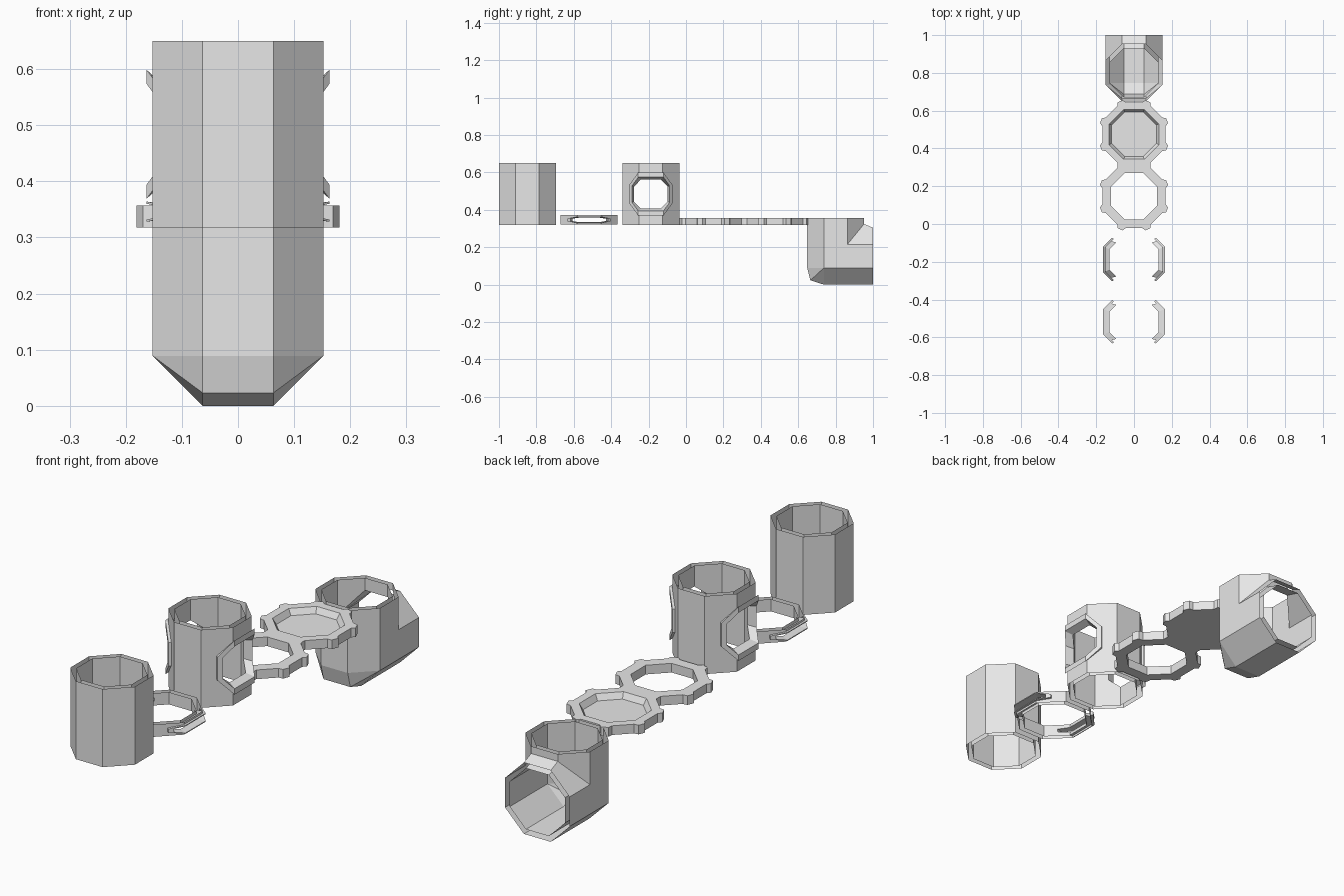
import bpy, bmesh, math

if "Cube" in bpy.data.objects:
    bpy.data.objects.remove(bpy.data.objects["Cube"])

T = math.tan(math.pi / 8)          # half side of an octagon / its apothem
OUT, INN = 0.152, 0.13             # pipe wall apothems
BASE, TOP = 0.318, 0.65

grey = bpy.data.materials.new("light grey")
grey.diffuse_color = (0.8, 0.8, 0.8, 1)
grey.use_nodes = True
grey.node_tree.nodes["Principled BSDF"].inputs["Base Color"].default_value = grey.diffuse_color


def build(name, polys, inner=()):
    """One flat-shaded object from polygons; 'inner' is a shell facing inwards."""
    bm = bmesh.new()
    for group, flip in ((polys, False), (inner, True)):
        part = bmesh.new()
        for p in group:
            part.faces.new([part.verts.new(c) for c in p])
        bmesh.ops.remove_doubles(part, verts=part.verts, dist=1e-5)
        bmesh.ops.recalc_face_normals(part, faces=part.faces)
        if flip:
            bmesh.ops.reverse_faces(part, faces=part.faces)
        tmp = bpy.data.meshes.new("tmp")
        part.to_mesh(tmp)
        part.free()
        bm.from_mesh(tmp)
        bpy.data.meshes.remove(tmp)
    me = bpy.data.meshes.new(name)
    bm.to_mesh(me)
    bm.free()
    me.materials.append(grey)
    ob = bpy.data.objects.new(name, me)
    bpy.context.collection.objects.link(ob)
    return ob


def mirror(polys):
    return polys + [[(-x, y, z) for x, y, z in p] for p in polys]


def octagon(b, cy, z):
    r = b / math.cos(math.pi / 8)
    return [(r * math.cos(math.pi * (k + .5) / 4), cy + r * math.sin(math.pi * (k + .5) / 4), z)
            for k in range(8)]


def bridge(l0, l1):
    n = len(l0)
    return [[l0[i], l0[(i + 1) % n], l1[(i + 1) % n], l1[i]] for i in range(n)]


# Straight pipe: outer and inner wall, open ends
def wall(b, cy):
    return bridge(octagon(b, cy, BASE), octagon(b, cy, TOP))


build("straight_pipe", wall(OUT, -0.848), wall(INN, -0.848))


# Pipe with a lipped window on each side, wrapped over three of its faces
def window_pipe(name, cy, z0, z1):
    s = (z1 - z0) / (TOP - BASE)
    mid = (z0 + z1) / 2

    def loop(b, w, h, v):
        a = b * T
        pts = [(a, h), (w, v), (w, -v), (a, -h), (-a, -h), (-w, -v), (-w, v), (-a, h)]
        return [(b - max(0, abs(y) - a), cy + y, mid + z * s) for y, z in pts]

    def holed_wall(b, lp):
        a = b * T
        side = []
        for q, i in ((1, (0, 1, 2, 3)), (-1, (7, 6, 5, 4))):
            hi = [(b, cy + q * a, z1), (a, cy + q * b, z1)]
            lo = [(b, cy + q * a, z0), (a, cy + q * b, z0)]
            side.append([hi[0]] + [lp[k] for k in i] + [lo[0], lo[1], hi[1]])
        side.append([(b, cy - a, z1), (b, cy + a, z1), lp[0], lp[7]])
        side.append([(b, cy - a, z0), (b, cy + a, z0), lp[3], lp[4]])
        ends = [[(-a, cy + y, z0), (a, cy + y, z0), (a, cy + y, z1), (-a, cy + y, z1)]
                for y in (-b, b)]
        return mirror(side) + ends

    foot = loop(OUT, .108, .105, .05)
    lip_out = loop(.163, .115, .115, .05)
    lip_in = loop(.163, .10, .09, .045)
    hole = loop(INN, .09, .077, .04)
    lips = bridge(foot, lip_out) + bridge(lip_out, lip_in) + bridge(lip_in, hole)
    build(name, holed_wall(OUT, foot) + holed_wall(INN, hole) + mirror(lips))


window_pipe("window_pipe", -0.188, BASE, TOP)
window_pipe("short_window_pipe", -0.518, 0.32, 0.372)


# Flange plates with a bump on each corner: one open ring, one recessed lid
def flange(name, cy, hole, z0, z1, lid):
    def outline(z):
        pts = []
        for k in range(8):
            for d, r in ((-8, .1735), (-4.5, .19), (4.5, .19), (8, .1735)):
                t = math.radians(22.5 + 45 * k + d)
                pts.append((r * math.cos(t), cy + r * math.sin(t), z))
        return pts

    def annulus(z):
        o, i = outline(z), octagon(hole, cy, z)
        f = []
        for k in range(8):
            n = (k + 1) % 8
            f.append([i[k]] + o[4 * k:4 * k + 4])
            f.append([i[k], o[4 * k + 3], o[4 * n], i[n]])
        return f

    polys = bridge(outline(z0), outline(z1)) + annulus(z1)
    if lid:
        floor = octagon(hole - .014, cy, z0 + .014)
        polys += bridge(octagon(hole, cy, z1), floor) + [floor, outline(z0)]
    else:
        polys += annulus(z0) + bridge(octagon(hole, cy, z0), octagon(hole, cy, z1))
    build(name, polys)


flange("flange_ring", 0.147, .122, BASE, .357, False)
flange("flange_lid", 0.475, .132, BASE, .357, True)


# Elbow: upright octagon pipe turning to an opening at the back
def elbow(b):
    a, c, m, t, e = b * T, 0.80, OUT, 0.355, 1.0
    T0, T1, T2, T3 = (a, c - b, t), (b, c - a, t), (b, c + a, t), (a, c + b, t)
    L0, L1 = (a, c - b, m - a), (b, c - a, m - a)
    Lb, Lc = (a, c - b + .017, m - b + .023), (a, c - a, m - b)
    E0, E1, E2, E3 = (a, e, m - b), (b, e, m - a), (b, e, m + a), (a, e, m + b)
    J2, J3 = (b, c + a, m + a), (a, c + b, m + b + .02)
    half = [[T0, T1, L1, L0], [T1, T2, J2, E2, E1, L1], [T2, T3, J3, J2],
            [J2, J3, E3, E2], [L1, E1, E0, Lc], [L0, L1, Lb], [L1, Lc, Lb]]
    strips = [(T0, L0), (L0, Lb), (Lb, Lc), (Lc, E0), (T3, J3), (J3, E3)]
    flip = lambda p: (-p[0], p[1], p[2])
    return mirror(half) + [[p, q, flip(q), flip(p)] for p, q in strips]


build("elbow_pipe", elbow(OUT), elbow(INN))
